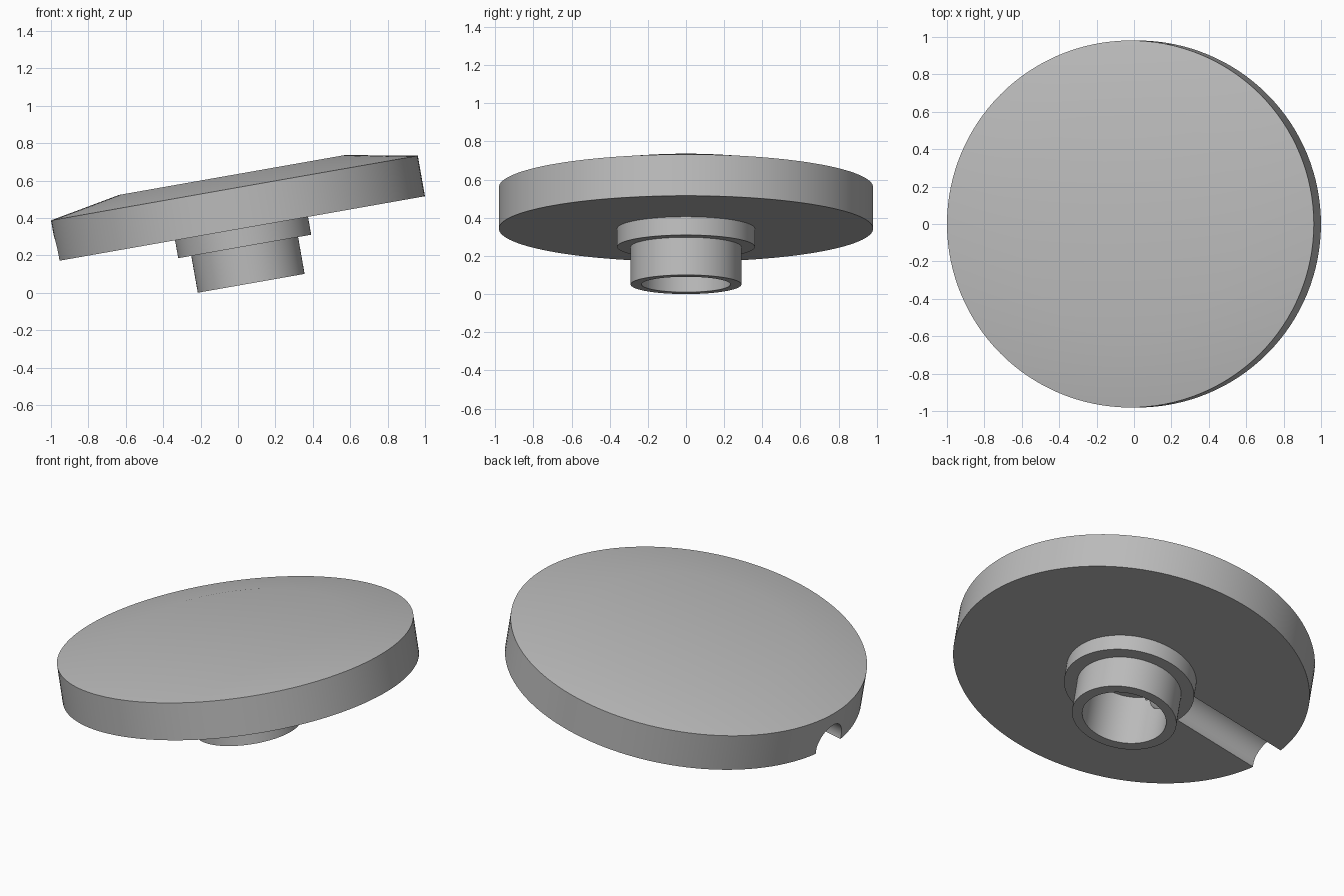
import bpy, bmesh
from math import radians, pi
from mathutils import Matrix

cube = bpy.data.objects.get("Cube")
if cube:
    bpy.data.objects.remove(cube, do_unlink=True)

# One plain material
grey = bpy.data.materials.new("plain grey")
grey.use_nodes = True
colour = (0.5, 0.5, 0.5, 1)
grey.diffuse_color = colour
grey.node_tree.nodes["Principled BSDF"].inputs["Base Color"].default_value = colour

# The whole part leans towards -x
TILT = Matrix.Translation((0.019, 0, 0.343)) @ Matrix.Rotation(radians(-10), 4, 'Y')
SEGMENTS = 128
BORE = 0.233


def add_object(name, bm):
    bmesh.ops.recalc_face_normals(bm, faces=bm.faces)
    mesh = bpy.data.meshes.new(name)
    bm.to_mesh(mesh)
    bm.free()
    mesh.materials.append(grey)
    obj = bpy.data.objects.new(name, mesh)
    bpy.context.collection.objects.link(obj)
    obj.matrix_world = TILT
    return obj


def lathe(name, profile, closed=False, stretch=1):
    """Revolve (radius, height) points about the local z axis."""
    bm = bmesh.new()
    verts = [bm.verts.new((r, 0, z)) for r, z in profile]
    edges = [bm.edges.new(pair) for pair in zip(verts, verts[1:])]
    if closed:
        edges.append(bm.edges.new((verts[-1], verts[0])))
    bmesh.ops.spin(bm, geom=verts + edges, cent=(0, 0, 0), axis=(0, 0, 1),
                   angle=2 * pi, steps=SEGMENTS, use_merge=True)
    bmesh.ops.remove_doubles(bm, verts=bm.verts, dist=1e-5)
    bmesh.ops.scale(bm, vec=(stretch, 1, 1), verts=bm.verts)
    return add_object(name, bm)


def cut_along_x(obj, radius, height, start, end):
    """Cut a round channel that runs along local x."""
    bm = bmesh.new()
    place = Matrix.Translation(((start + end) / 2, 0, height)) @ Matrix.Rotation(pi / 2, 4, 'Y')
    bmesh.ops.create_cone(bm, cap_ends=True, segments=64, radius1=radius, radius2=radius,
                          depth=end - start, matrix=place)
    cutter = add_object("channel_cutter", bm)
    cutter.hide_render = True
    mod = obj.modifiers.new("channel", 'BOOLEAN')
    mod.operation = 'DIFFERENCE'
    mod.solver = 'EXACT'
    mod.object = cutter
    bpy.context.view_layer.objects.active = obj
    bpy.ops.object.modifier_apply(modifier=mod.name)
    bpy.data.objects.remove(cutter, do_unlink=True)


# Wide plate with a shallow bevelled top and a blind bore
plate = lathe("plate", [(0, 0.02), (BORE, 0.02), (BORE, 0), (0.981, 0),
                        (0.981, 0.22), (0.605, 0.291), (0, 0.291)], stretch=1.015)
cut_along_x(plate, 0.12, 0.02, -1.2, -0.1)

# Stepped hollow hub under the plate, with a side port inside the bore
hub = lathe("hub", [(BORE, 0), (BORE, -0.297), (0.29, -0.297), (0.29, -0.097),
                    (0.361, -0.097), (0.361, 0)], closed=True)
cut_along_x(hub, 0.09, 0, -0.33, -0.1)

# Smooth shading with crisp rims
for obj in (plate, hub):
    bpy.ops.object.select_all(action='DESELECT')
    obj.select_set(True)
    bpy.context.view_layer.objects.active = obj
    bpy.ops.object.shade_smooth_by_angle(angle=radians(30))
